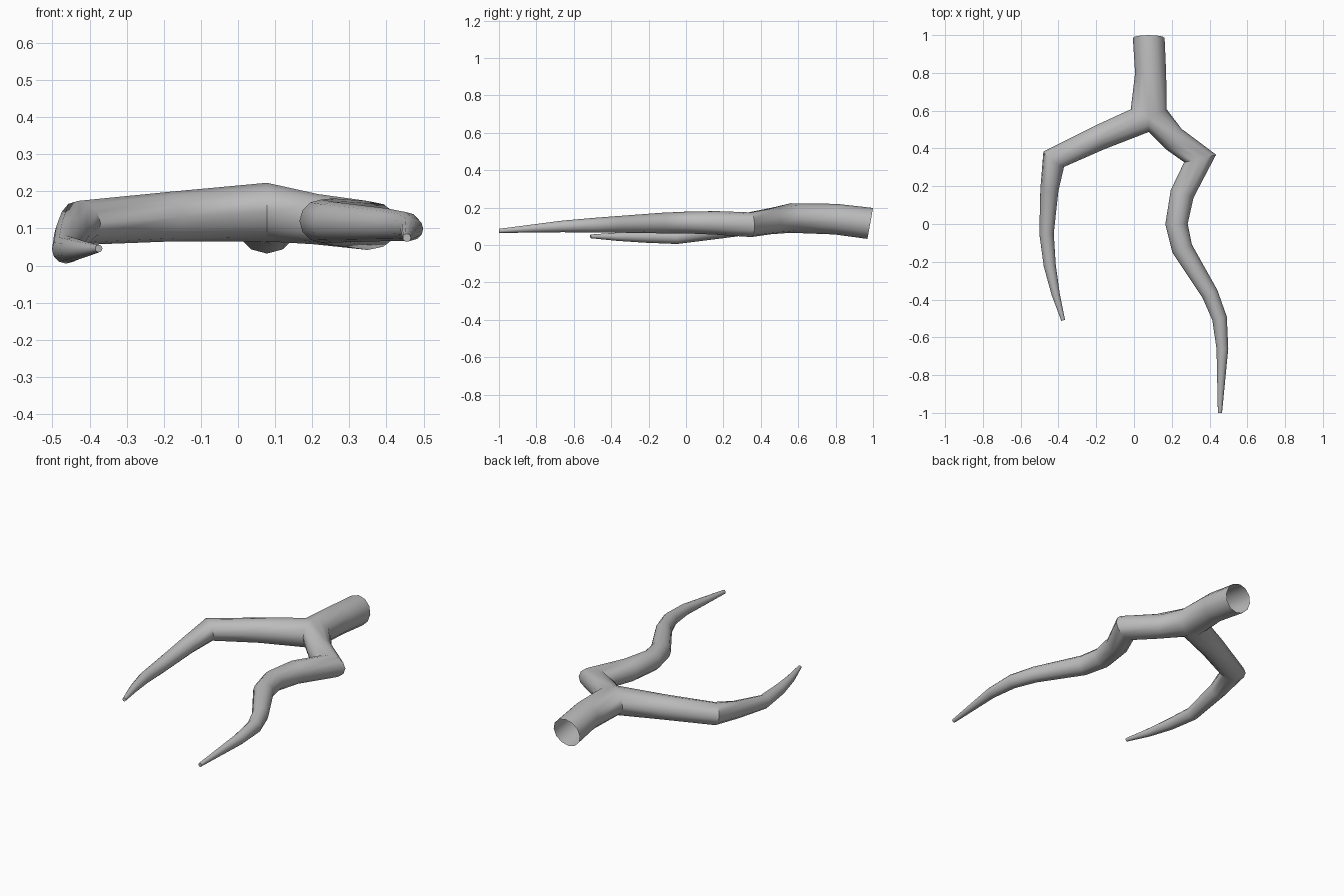
import bpy, bmesh, math
from mathutils import Vector

cube = bpy.data.objects.get("Cube")
if cube:
    bpy.data.objects.remove(cube, do_unlink=True)

SIDES = 12
UP = Vector((0, 0, 1))
ANGLES = [2 * math.pi * i / SIDES for i in range(SIDES)]
bm = bmesh.new()


def ring(before, here, after, radius):
    """Mitred ring of vertices where two path segments meet."""
    t_in = (here - before).normalized()
    t_out = (after - here).normalized()
    tangent = (t_in + t_out).normalized()
    side = tangent.cross(UP).normalized()
    up = side.cross(tangent)
    wide = radius / max(0.6, tangent.dot(t_in))
    return [bm.verts.new(here + side * wide * math.cos(a) + up * radius * math.sin(a))
            for a in ANGLES]


def bridge(a, b):
    for i in range(SIDES):
        j = (i + 1) % SIDES
        bm.faces.new((a[i], a[j], b[j], b[i]))


def grow(start_ring, start, path):
    """Tapering twig from an existing ring along (x, y, z, radius) points."""
    points = [Vector(start)] + [Vector(p[:3]) for p in path]
    points.append(points[-1] * 2 - points[-2])
    last = start_ring
    for i, p in enumerate(path, 1):
        new = ring(points[i - 1], points[i], points[i + 1], p[3])
        bridge(last, new)
        last = new
    bm.faces.new(last)


# Fork: the trunk ring plus a crotch arc that splits it in two
fork = (0.078, 0.56, 0.144)
trunk_ring, crotch = [], []
for a in ANGLES:
    c, s = math.cos(a), math.sin(a)
    z = fork[2] + 0.079 * s
    trunk_ring.append(bm.verts.new((fork[0] - 0.095 * c, fork[1] + 0.047 * abs(c), z)))
quarter, half = SIDES // 4, SIDES // 2
arc = {}
for i in range(1 - quarter, quarter):
    c, s = math.cos(ANGLES[i]), math.sin(ANGLES[i])
    arc[i] = bm.verts.new((fork[0], fork[1] - 0.073 * c, fork[2] + 0.079 * s))
right_ring, left_ring = list(trunk_ring), list(trunk_ring)
for i, v in arc.items():
    left_ring[i % SIDES] = v
    right_ring[half - i] = v

# Trunk with an open, slightly tilted end
end, middle = Vector((0.078, 0.985, 0.115)), Vector((0.088, 0.8, 0.138))
end_ring = ring(end + Vector((0, 1, -0.18)), end, end + Vector((0, -1, 0.18)), 0.084)
middle_ring = ring(end, middle, Vector(fork), 0.082)
bridge(end_ring, middle_ring)
bridge(middle_ring, trunk_ring)

# Right twig
grow(right_ring, fork, [
    (-0.18, 0.459, 0.132, 0.067), (-0.425, 0.343, 0.115, 0.06),
    (-0.448, 0.18, 0.082, 0.048), (-0.463, -0.05, 0.043, 0.038),
    (-0.446, -0.22, 0.044, 0.032), (-0.415, -0.37, 0.044, 0.022),
    (-0.375, -0.51, 0.046, 0.01)])

# Left twig
grow(left_ring, fork, [
    (0.21, 0.45, 0.125, 0.068), (0.35, 0.347, 0.108, 0.066),
    (0.255, 0.16, 0.118, 0.063), (0.225, 0.0, 0.12, 0.058),
    (0.255, -0.13, 0.117, 0.055), (0.402, -0.37, 0.11, 0.044),
    (0.453, -0.5, 0.105, 0.039), (0.468, -0.66, 0.099, 0.031),
    (0.455, -1.0, 0.075, 0.011)])

bmesh.ops.recalc_face_normals(bm, faces=bm.faces)
mesh = bpy.data.meshes.new("forked_branch")
bm.to_mesh(mesh)
bm.free()
branch = bpy.data.objects.new("forked_branch", mesh)
bpy.context.collection.objects.link(branch)

# Plain grey bark
grey = bpy.data.materials.new("grey_bark")
grey.use_nodes = True
colour = (0.5, 0.5, 0.5, 1)
grey.diffuse_color = colour
grey.node_tree.nodes["Principled BSDF"].inputs["Base Color"].default_value = colour
mesh.materials.append(grey)

bpy.ops.object.select_all(action="DESELECT")
branch.select_set(True)
bpy.context.view_layer.objects.active = branch
bpy.ops.object.shade_smooth_by_angle(angle=math.radians(45))
